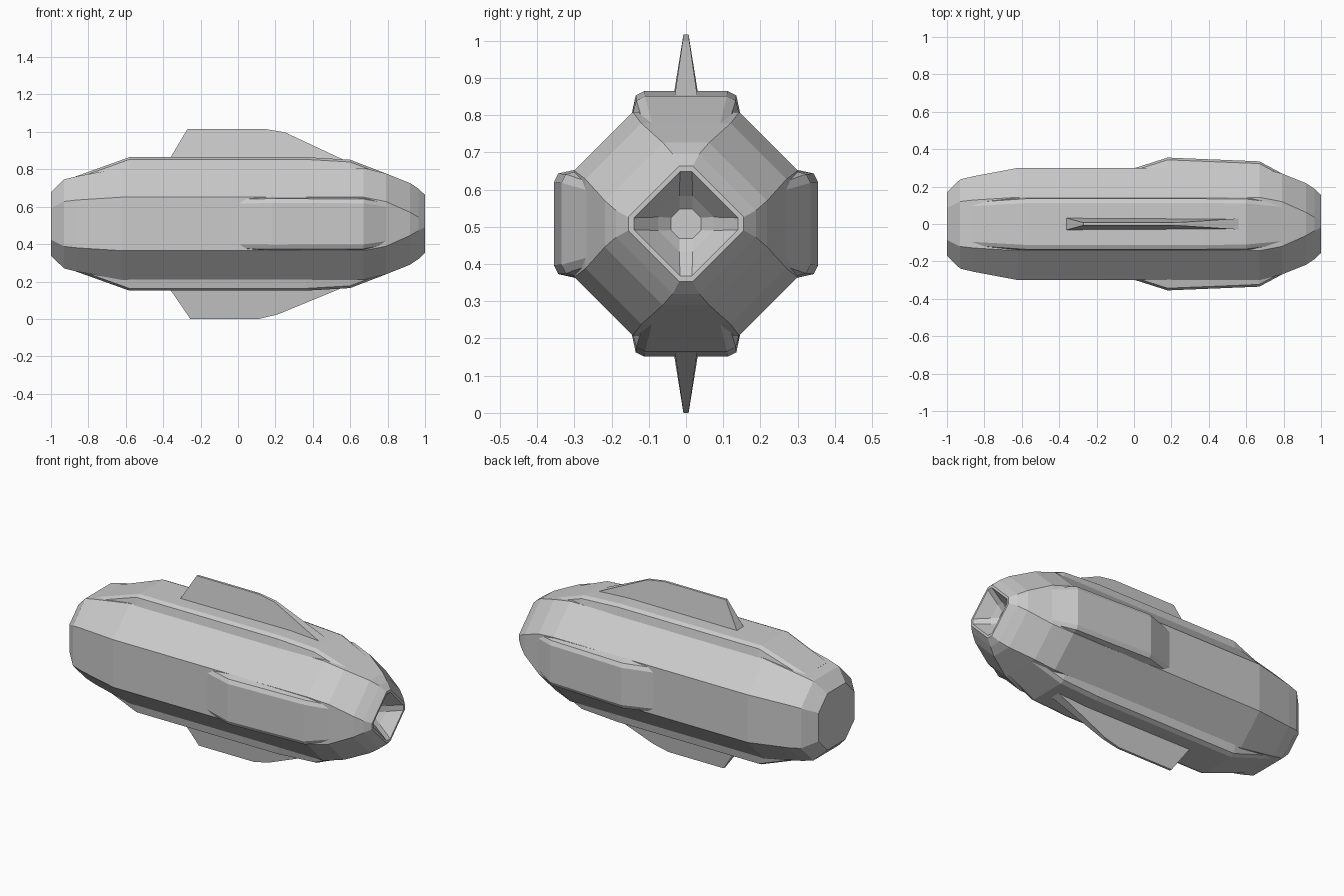
import bpy, bmesh
from math import pi
from mathutils import Matrix

if "Cube" in bpy.data.objects:
    bpy.data.objects.remove(bpy.data.objects["Cube"])

ZC = 0.508  # height of the long axis


def finish(name, bm, angle=0.0):
    # turn the part about the long axis, then lift it to the axis height
    bm.transform(Matrix.Translation((0, 0, ZC)) @ Matrix.Rotation(angle, 4, 'X'))
    bmesh.ops.recalc_face_normals(bm, faces=bm.faces)
    me = bpy.data.meshes.new(name)
    bm.to_mesh(me)
    bm.free()
    ob = bpy.data.objects.new(name, me)
    bpy.context.collection.objects.link(ob)
    return ob


def loft(name, rings, angle=0.0):
    # skin a list of equal-length closed rings and cap both ends
    bm = bmesh.new()
    vs = [[bm.verts.new(p) for p in ring] for ring in rings]
    n = len(vs[0])
    for a, b in zip(vs, vs[1:]):
        for i in range(n):
            j = (i + 1) % n
            bm.faces.new((a[i], a[j], b[j], b[i]))
    bm.faces.new(vs[0])
    bm.faces.new(vs[-1])
    return finish(name, bm, angle)


def octagon(x, r, s):
    pts = [(r, -s), (r, s), (s, r), (-s, r), (-r, s), (-r, -s), (-s, -r), (s, -r)]
    return [(x, y, z) for y, z in pts]


# Hull: octagonal sections (x, radius, half facet), ending in the nose funnel
hull = [(-1, .17, .085), (-.93, .238, .12), (-.86, .255, .128), (-.62, .30, .143),
        (.67, .30, .143), (.79, .27, .12), (.92, .218, .062), (.965, .188, .036),
        (1, .155, .018), (1, .14, .016), (.93, .075, .018), (.90, .04, .017)]
loft("hull", [octagon(*h) for h in hull])


def panel(name, stations, angle):
    # raised strip with chamfered shoulders: (x, outer radius, foot radius, half width)
    rings = []
    for x, r, foot, w in stations:
        half = [(w, foot), (w * .92, r - .012), (w * .76, r)]
        pts = half + [(-y, z) for y, z in reversed(half)]
        rings.append([(x, y, z) for y, z in pts])
    loft(name, rings, angle)


long_strip = [(-.87, .253, .20, .125), (-.58, .357, .29, .147), (.36, .357, .29, .147),
              (.60, .343, .29, .145), (.795, .268, .21, .12)]
side_strip = [(0, .298, .25, .143), (.18, .355, .29, .147),
              (.67, .335, .28, .145), (.795, .268, .21, .12)]
panel("top_panel", long_strip, 0)
panel("bottom_panel", long_strip, pi)
panel("left_panel", side_strip, pi / 2)
panel("right_panel", side_strip, -pi / 2)


def fin(name, profile, angle):
    # thin tapered blade from an (x, z, half thickness) outline
    loft(name, [[(x, y * t, z) for x, z, t in profile] for y in (-1, 1)], angle)


fin("top_fin", [(-.37, .34, .034), (-.27, .508, .007), (.14, .508, .007),
                (.25, .49, .009), (.56, .345, .03), (.56, .33, .03)], 0)
fin("bottom_fin", [(-.37, .34, .034), (-.255, .508, .007), (.11, .508, .007),
                   (.21, .485, .010), (.55, .345, .03), (.55, .33, .03)], pi)
